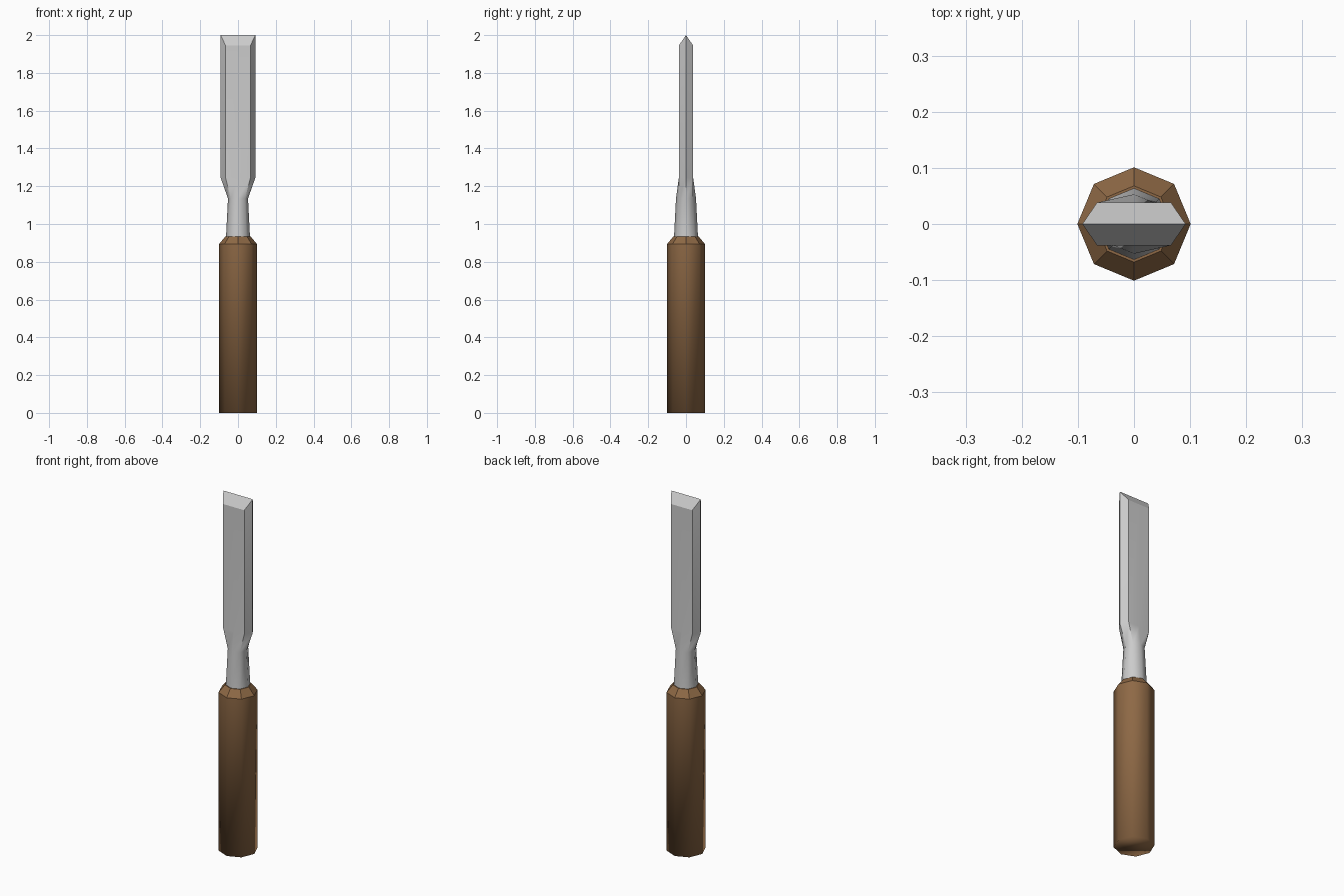
import bpy, bmesh, math

if "Cube" in bpy.data.objects:
    bpy.data.objects.remove(bpy.data.objects["Cube"])


def octagon(r, z):
    # eight points with corners on the x and y axes
    return [(r * math.cos(i * math.pi / 4), r * math.sin(i * math.pi / 4), z) for i in range(8)]


def flat_octagon(w, c, t, z):
    # blade section: pointed sides, flat front and back
    xy = [(w, 0), (c, t), (0, t), (-c, t), (-w, 0), (-c, -t), (0, -t), (c, -t)]
    return [(x, y, z) for x, y in xy]


def loft(bm, sections):
    rings = [[bm.verts.new(p) for p in s] for s in sections]
    for a, b in zip(rings, rings[1:]):
        for i in range(8):
            j = (i + 1) % 8
            bm.faces.new((a[i], a[j], b[j], b[i]))
    bm.faces.new(rings[0][::-1])
    return rings


def finish(bm, name, sharp):
    for f in bm.faces:
        f.smooth = True
    bm.normal_update()
    for e in bm.edges:
        e.smooth = not sharp(e)
    me = bpy.data.meshes.new(name)
    bm.to_mesh(me)
    bm.free()
    ob = bpy.data.objects.new(name, me)
    bpy.context.collection.objects.link(ob)
    return ob


# wooden handle with chamfered top
bm = bmesh.new()
rings = loft(bm, [octagon(0.101, 0), octagon(0.101, 0.893), octagon(0.068, 0.933)])
bm.faces.new(rings[-1])
handle = finish(bm, "handle", lambda e: min(v.co.z for v in e.verts) > 0.8)
wood = bpy.data.materials.new("wood")
wood.diffuse_color = (0.27, 0.14, 0.06, 1)
wood.use_nodes = True
wood.node_tree.nodes["Principled BSDF"].inputs["Base Color"].default_value = wood.diffuse_color
handle.data.materials.append(wood)

# shank, flared neck and blade
W, C, T = 0.092, 0.066, 0.038
bm = bmesh.new()
rings = loft(bm, [octagon(0.064, 0.92), octagon(0.053, 1.135),
                  flat_octagon(W, C, T, 1.245), flat_octagon(W, C, T, 1.945)])

# double-bevelled cutting edge: side points rise to the ridge
top = rings[-1]
for i in (0, 4):
    top[i].co.z = 2.0
ridge = [bm.verts.new((x, 0, 2.0)) for x in (C, 0, -C)]
line = [top[0]] + ridge + [top[4]]
back = top[0:5]
front = [top[0], top[7], top[6], top[5], top[4]]
for i in range(4):
    for side, flip in ((back, False), (front, True)):
        loop = []
        for v in (side[i], side[i + 1], line[i + 1], line[i]):
            if v not in loop:
                loop.append(v)
        bm.faces.new(loop[::-1] if flip else loop)


def blade_sharp(e):
    limit = 20 if min(v.co.z for v in e.verts) > 1.9 else 50
    return e.calc_face_angle(0) > math.radians(limit)


finish(bm, "blade", blade_sharp)
